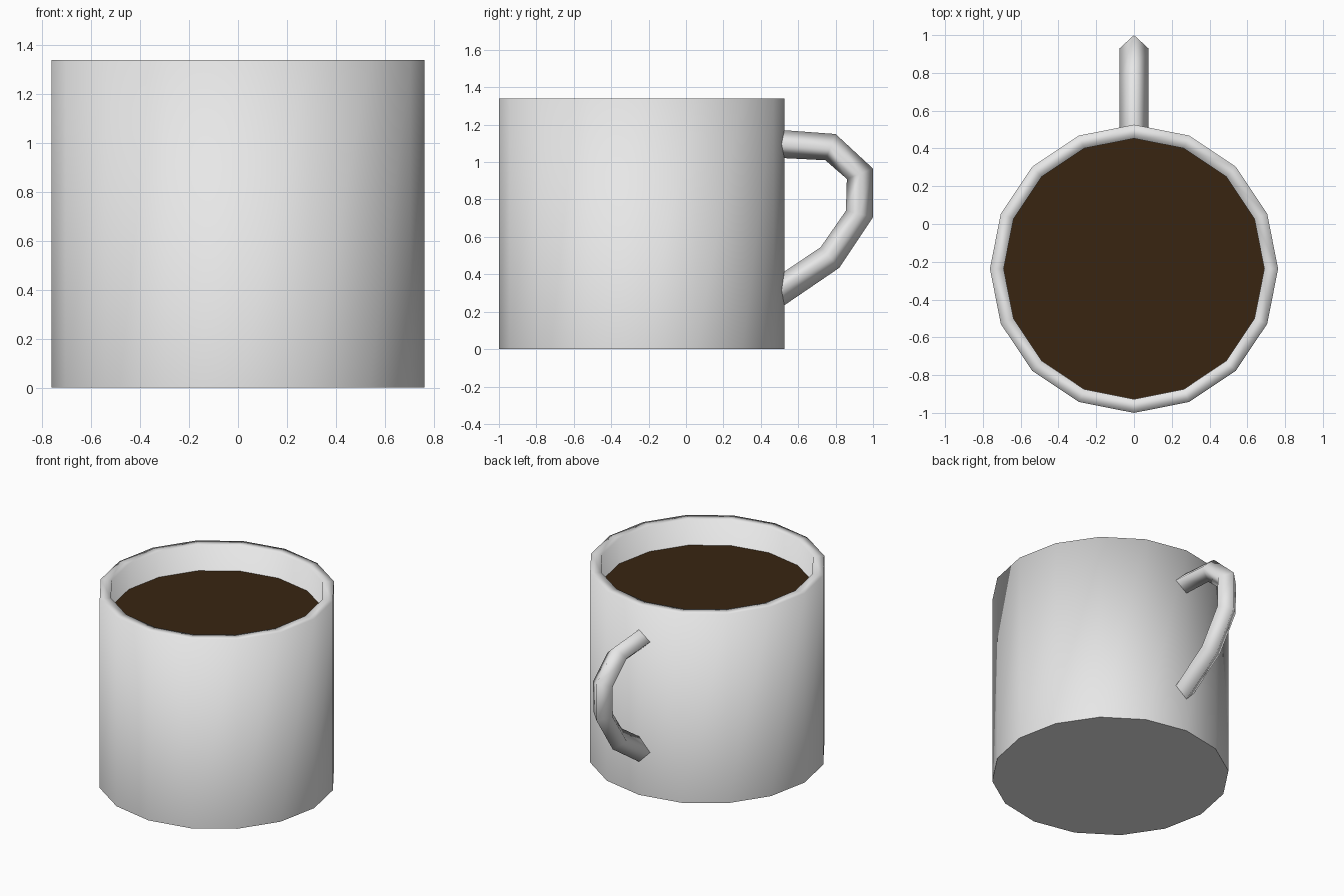
import bpy
import math

cube = bpy.data.objects.get("Cube")
if cube:
    bpy.data.objects.remove(cube, do_unlink=True)

SIDES = 16
CENTRE_Y = -0.237
OUTER, INNER = 0.763, 0.69
HEIGHT, DRINK_Z, FLOOR_Z = 1.34, 1.16, 0.08


def material(name, colour):
    mat = bpy.data.materials.new(name)
    mat.use_nodes = True
    mat.diffuse_color = colour
    bsdf = next(n for n in mat.node_tree.nodes if n.type == 'BSDF_PRINCIPLED')
    bsdf.inputs["Base Color"].default_value = colour
    return mat


def ring(radius, z):
    steps = [2 * math.pi * i / SIDES for i in range(SIDES)]
    return [(radius * math.cos(a), CENTRE_Y + radius * math.sin(a), z) for a in steps]


def loft(name, rings, mat):
    """Skin a list of equal rings, closing both ends with flat caps."""
    n = len(rings[0])
    verts = [v for r in rings for v in r]
    faces = [tuple(reversed(range(n)))]
    for k in range(len(rings) - 1):
        for i in range(n):
            j = (i + 1) % n
            faces.append((k * n + i, k * n + j, (k + 1) * n + j, (k + 1) * n + i))
    if len(rings) > 1:
        faces.append(tuple(range(len(verts) - n, len(verts))))
    else:
        faces = [tuple(range(n))]
    mesh = bpy.data.meshes.new(name)
    mesh.from_pydata(verts, [], faces)
    mesh.materials.append(mat)
    # Smooth walls, crisp flat caps
    caps = [p for p in mesh.polygons if p.index in (0, len(faces) - 1)]
    cap_edges = {key for p in caps for key in p.edge_keys}
    for p in mesh.polygons:
        p.use_smooth = p not in caps
    for e in mesh.edges:
        e.use_edge_sharp = tuple(sorted(e.vertices)) in cap_edges
    mesh.update()
    obj = bpy.data.objects.new(name, mesh)
    bpy.context.collection.objects.link(obj)
    return obj


ceramic = material("white_ceramic", (0.8, 0.8, 0.8, 1))
coffee = material("dark_coffee", (0.04, 0.018, 0.0055, 1))

# Cup: outer wall, rim, inner wall and floor
loft("cup_body", [ring(OUTER, 0), ring(OUTER, HEIGHT),
                  ring(INNER, HEIGHT), ring(INNER, FLOOR_Z)], ceramic)

# Drink surface
loft("drink", [ring(INNER, DRINK_Z)], coffee)

# Handle: diamond cross-section, outer and inner (y, z) corners along its bend
outer_edge = [(0.49, 1.173), (0.80, 1.15), (1.0, 0.965), (1.0, 0.705), (0.82, 0.435), (0.49, 0.21)]
inner_edge = [(0.49, 1.023), (0.745, 1.01), (0.86, 0.91), (0.855, 0.74), (0.72, 0.545), (0.49, 0.39)]
HALF = 0.076
sections = []
for (oy, oz), (iy, iz) in zip(outer_edge, inner_edge):
    my, mz = (oy + iy) / 2, (oz + iz) / 2
    sections.append([(0, oy, oz), (HALF, my, mz), (0, iy, iz), (-HALF, my, mz)])
loft("handle", sections, ceramic)
